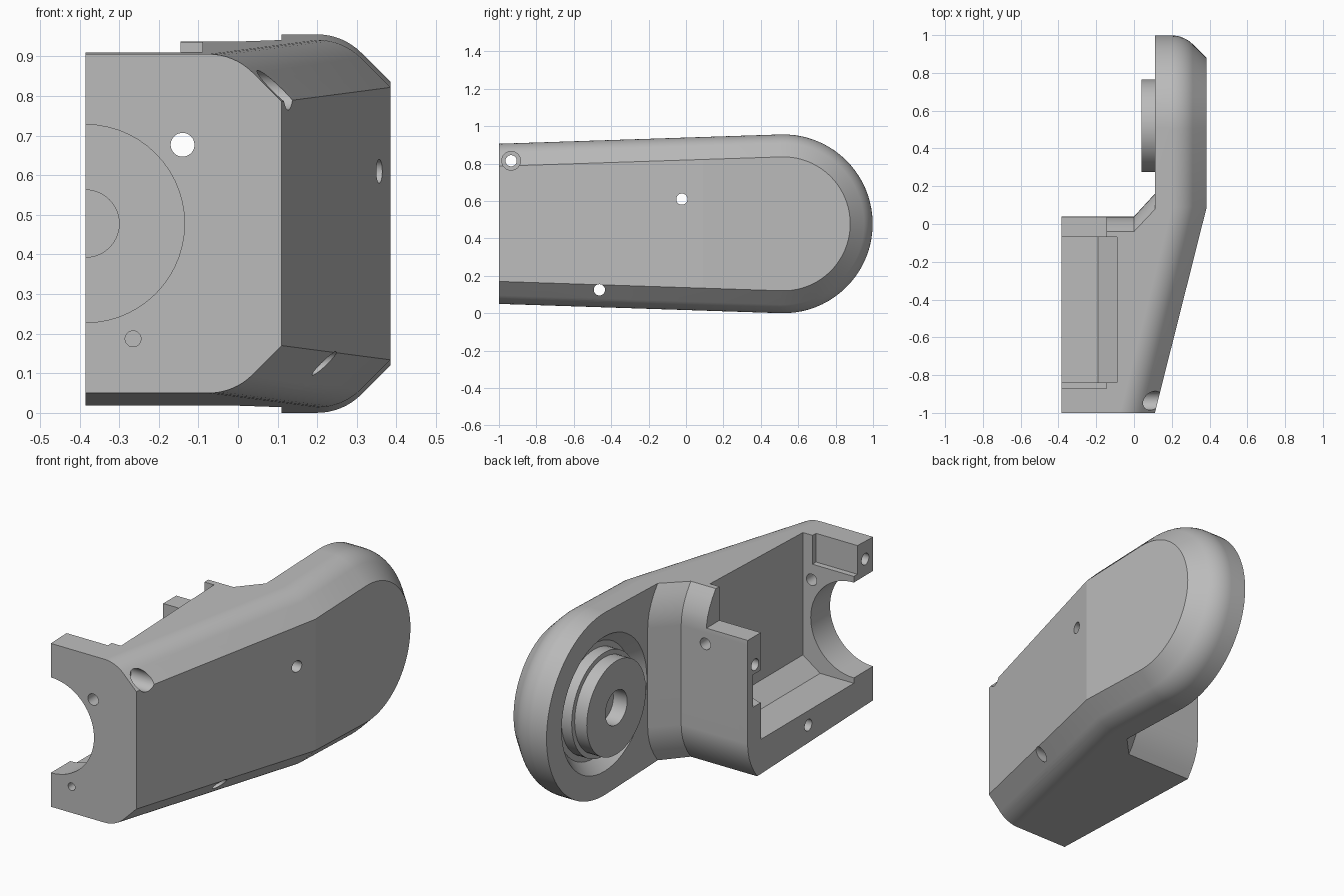
import bpy, bmesh
from math import sin, cos, radians, asin, sqrt
from mathutils import Matrix, Vector

if "Cube" in bpy.data.objects:
    bpy.data.objects.remove(bpy.data.objects["Cube"])

# Material
grey = bpy.data.materials.new("plain_grey")
grey.use_nodes = True
colour = (0.5, 0.5, 0.5, 1)
grey.diffuse_color = colour
grey.node_tree.nodes["Principled BSDF"].inputs["Base Color"].default_value = colour


def add_object(name, bm):
    bmesh.ops.recalc_face_normals(bm, faces=bm.faces)
    mesh = bpy.data.meshes.new(name)
    bm.to_mesh(mesh)
    bm.free()
    mesh.materials.append(grey)
    obj = bpy.data.objects.new(name, mesh)
    bpy.context.collection.objects.link(obj)
    return obj


def loft(name, rings, end_split=False):
    """Skin closed rings of equal length and cap both ends."""
    bm = bmesh.new()
    rows = [[bm.verts.new(p) for p in ring] for ring in rings]
    n = len(rows[0])
    for a, b in zip(rows, rows[1:]):
        for i in range(n):
            j = (i + 1) % n
            bm.faces.new((a[i], a[j], b[j], b[i]))
    bm.faces.new(rows[0])
    last = rows[-1]
    if end_split:
        bm.faces.new((last[0], last[1], last[-2], last[-1]))
        bm.faces.new(last[1:-1])
    else:
        bm.faces.new(last)
    return add_object(name, bm)


def cylinder(name, axis, start, end, u, v, r, r_end=None):
    """Cylinder or cone along x (u=y, v=z) or along y (u=x, v=z)."""
    bm = bmesh.new()
    bmesh.ops.create_cone(bm, cap_ends=True, segments=56, radius1=r,
                          radius2=r_end or r, depth=end - start)
    mid = (start + end) / 2
    if axis == "x":
        turn, place = Matrix.Rotation(radians(90), 4, "Y"), (mid, u, v)
    else:
        turn, place = Matrix.Rotation(radians(-90), 4, "X"), (u, mid, v)
    bm.transform(Matrix.Translation(Vector(place)) @ turn)
    return add_object(name, bm)


def combine(target, tool, operation="DIFFERENCE"):
    mod = target.modifiers.new("combine", "BOOLEAN")
    mod.operation = operation
    mod.solver = "EXACT"
    mod.object = tool
    bpy.context.view_layer.objects.active = target
    bpy.ops.object.modifier_apply(modifier=mod.name)
    bpy.data.objects.remove(tool)


# Main dimensions
HUB_Y, MID_Z, RADIUS = 0.52, 0.478, 0.478
INNER_X, OUTER_X, BEND_Y = -0.385, 0.385, 0.09
taper = asin(0.033)


def outer_x(y):
    return min(OUTER_X, OUTER_X - (BEND_Y - y) * 0.252)


def outline(inset):
    """Tapered side outline with one round end, as (y, z) points."""
    r = RADIUS - inset
    height = lambda y: (r - sin(taper) * (HUB_Y - y)) / cos(taper)
    lower = [(y, MID_Z - height(y)) for y in (-1, BEND_Y)]
    sweep = radians(90) + taper
    steps = 40
    arc = []
    for i in range(steps + 1):
        a = -sweep + 2 * sweep * i / steps
        arc.append((HUB_Y + r * cos(a), MID_Z + r * sin(a)))
    upper = [(y, MID_Z + height(y)) for y in (BEND_Y, -1)]
    return lower + arc + upper


# Housing body: outline lofted outward through the rounded rim
rim_r, rim_depth, rim_inset = 0.157, 0.185, 0.12
rings = [[(INNER_X, y, z) for y, z in outline(0)]]
levels = []
for i in range(9):
    a = radians(45) * i / 8
    levels.append((rim_depth - rim_r * sin(a), rim_r * (1 - cos(a))))
levels.append((0, rim_inset))
for depth, inset in levels:
    rings.append([(outer_x(y) - depth, y, z) for y, z in outline(inset)])
body = loft("arm_housing", rings, end_split=True)

# Trim to the plan shape, with the back wall bulging at mid height
plan = []
zs = [0.26 + 0.04 * i for i in range(7)]
for dz in [-z for z in reversed(zs)] + zs:
    s = 0.08 * ((abs(dz) - 0.26) / 0.2) ** 2
    plan.append([(x, y, MID_Z + dz) for x, y in (
        (-0.6, -1.4), (0.8, -1.4), (0.8, 1.4), (0.11, 1.4),
        (0.11, 0.16 - s), (0, 0.04 - s), (-0.6, 0.04 - s))])
combine(body, loft("plan_trim", plan), "INTERSECT")

# Motor cavity with sloped floor corner
section = [(-0.6, 0.2), (-0.19, 0.2), (-0.09, 0.27), (-0.09, 1.2), (-0.6, 1.2)]
combine(body, loft("cavity", [[(x, y, z) for x, z in section] for y in (-0.84, -0.07)]))

# Top notch, lowering the back wall
notch = [(-0.6, 0.76), (-0.145, 0.76), (-0.145, 1.2), (-0.6, 1.2)]
combine(body, loft("top_notch", [[(x, y, z) for x, z in notch] for y in (-0.87, 0.4)]))

# Front half-round opening and the pin seat inside the back wall
combine(body, cylinder("front_opening", "y", -1.2, -0.75, INNER_X, MID_Z, 0.25))
combine(body, cylinder("pin_seat", "y", -0.2, -0.005, INNER_X, MID_Z, 0.085))

# Dished groove and the raised hub inside it
combine(body, cylinder("hub_groove", "x", 0.10, 0.17, HUB_Y, MID_Z, 0.362, 0.30))
combine(body, cylinder("hub", "x", 0.04, 0.22, HUB_Y, MID_Z, 0.245), "UNION")
combine(body, cylinder("hub_step", "x", 0.11, 0.22, HUB_Y, MID_Z, 0.27), "UNION")
combine(body, cylinder("hub_recess", "x", -0.1, 0.12, HUB_Y, MID_Z, 0.09))

# Four hub bolt holes
for dy, dz in ((1, 0), (-1, 0), (0, 1), (0, -1)):
    combine(body, cylinder("hub_hole", "x", -1, 1, HUB_Y + 0.167 * dy,
                           MID_Z + 0.167 * dz, 0.04))

# Side screw holes with counterbores from the outer face
for y, z, bore, floor in ((-0.935, 0.815, 0.05, 0.0),
                          (-0.022, 0.61, 0.05, 0.1),
                          (-0.463, 0.125, 0.067, 0.08)):
    combine(body, cylinder("screw_hole", "x", -1, 1, y, z, 0.03))
    combine(body, cylinder("counterbore", "x", floor, 1, y, z, bore))

# Cable hole through both end walls and a small blind front hole
combine(body, cylinder("cable_hole", "y", -1.2, 0.25, -0.14, 0.677, 0.03))
combine(body, cylinder("blind_hole", "y", -1.2, -0.95, -0.265, 0.187, 0.02))

# Shading
bpy.ops.object.select_all(action="DESELECT")
body.select_set(True)
bpy.context.view_layer.objects.active = body
bpy.ops.object.shade_smooth_by_angle(angle=radians(11))
weighted = body.modifiers.new("flat_face_normals", "WEIGHTED_NORMAL")
weighted.keep_sharp = True
